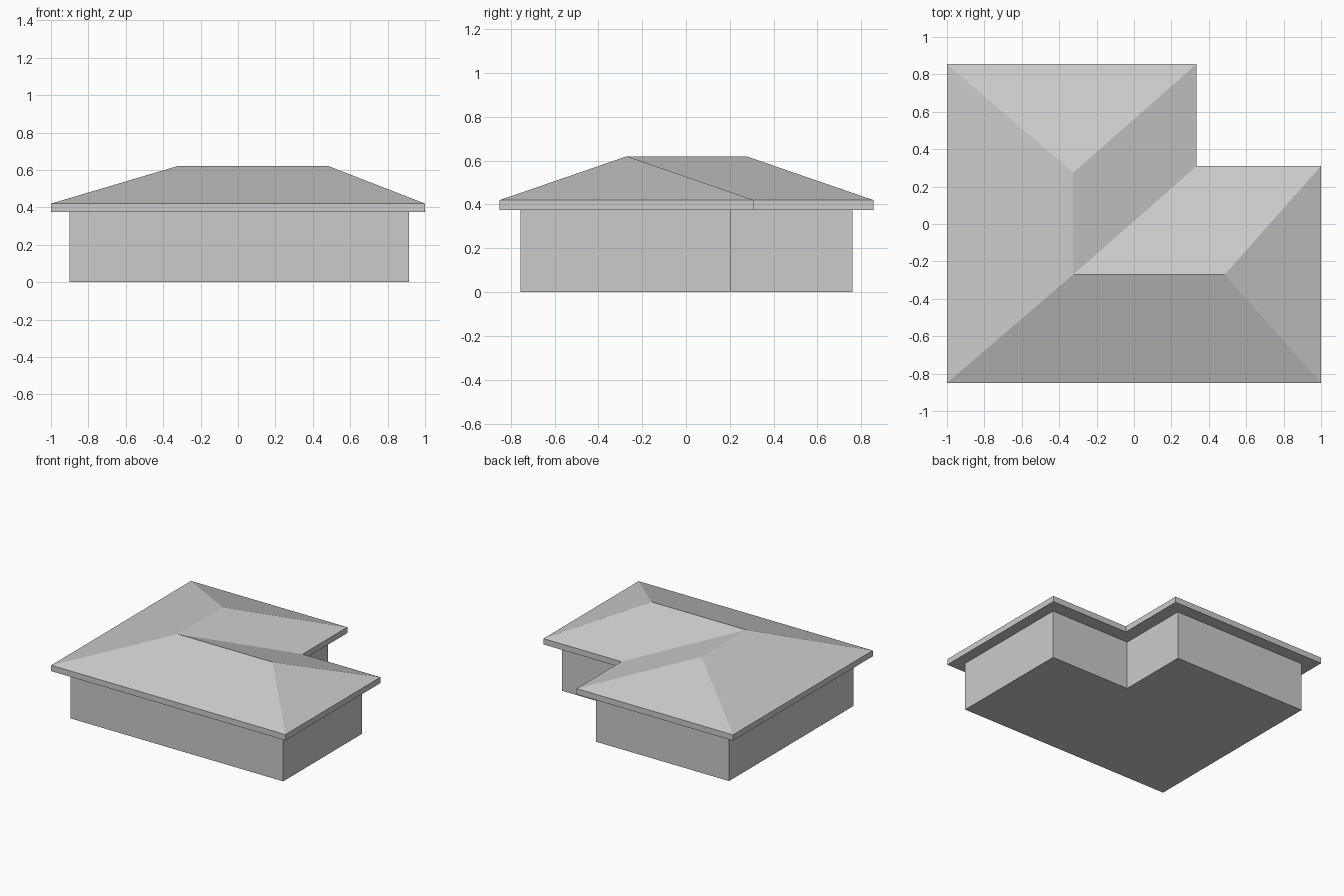
import bpy
import bmesh

cube = bpy.data.objects.get("Cube")
if cube:
    bpy.data.objects.remove(cube, do_unlink=True)

grey = bpy.data.materials.new("light_grey")
grey.use_nodes = True
grey.diffuse_color = (0.6, 0.6, 0.6, 1)
grey.node_tree.nodes["Principled BSDF"].inputs["Base Color"].default_value = (0.6, 0.6, 0.6, 1)


def l_outline(x0, x1, y0, y1, notch_x, notch_y):
    """L-shaped plan, counter-clockwise from the front right corner."""
    return [(x0, y0), (x1, y0), (x1, notch_y), (notch_x, notch_y), (notch_x, y1), (x0, y1)]


def build(name, outline, z0, z1, ridge=None, slopes=None):
    """Extrude a plan; close it flat, or with slopes up to ridge points."""
    bm = bmesh.new()
    low = [bm.verts.new((x, y, z0)) for x, y in outline]
    top = [bm.verts.new((x, y, z1)) for x, y in outline]
    n = len(outline)
    bm.faces.new(low[::-1])
    for i in range(n):
        j = (i + 1) % n
        bm.faces.new((low[i], low[j], top[j], top[i]))
    if ridge:
        peaks = [bm.verts.new(p) for p in ridge]
        for i, ends in enumerate(slopes):
            bm.faces.new([top[i], top[(i + 1) % n]] + [peaks[k] for k in ends])
    else:
        bm.faces.new(top)
    bmesh.ops.recalc_face_normals(bm, faces=bm.faces)
    mesh = bpy.data.meshes.new(name)
    bm.to_mesh(mesh)
    bm.free()
    mesh.materials.append(grey)
    obj = bpy.data.objects.new(name, mesh)
    bpy.context.collection.objects.link(obj)
    return obj


# Walls with floor
build("walls", l_outline(-0.9, 0.915, -0.755, 0.76, 0.235, 0.205), 0, 0.375)

# Hipped roof with fascia; ridge points are corner, left end and back end
RIDGE_Z = 0.62
ridge = [(-0.325, -0.27, RIDGE_Z), (0.485, -0.27, RIDGE_Z), (-0.325, 0.275, RIDGE_Z)]
CORNER, LEFT, BACK = range(3)
slopes = [(LEFT, CORNER), (LEFT,), (CORNER, LEFT), (BACK, CORNER), (BACK,), (CORNER, BACK)]
build("hip_roof", l_outline(-1, 1, -0.85, 0.855, 0.335, 0.31), 0.375, 0.42, ridge, slopes)
